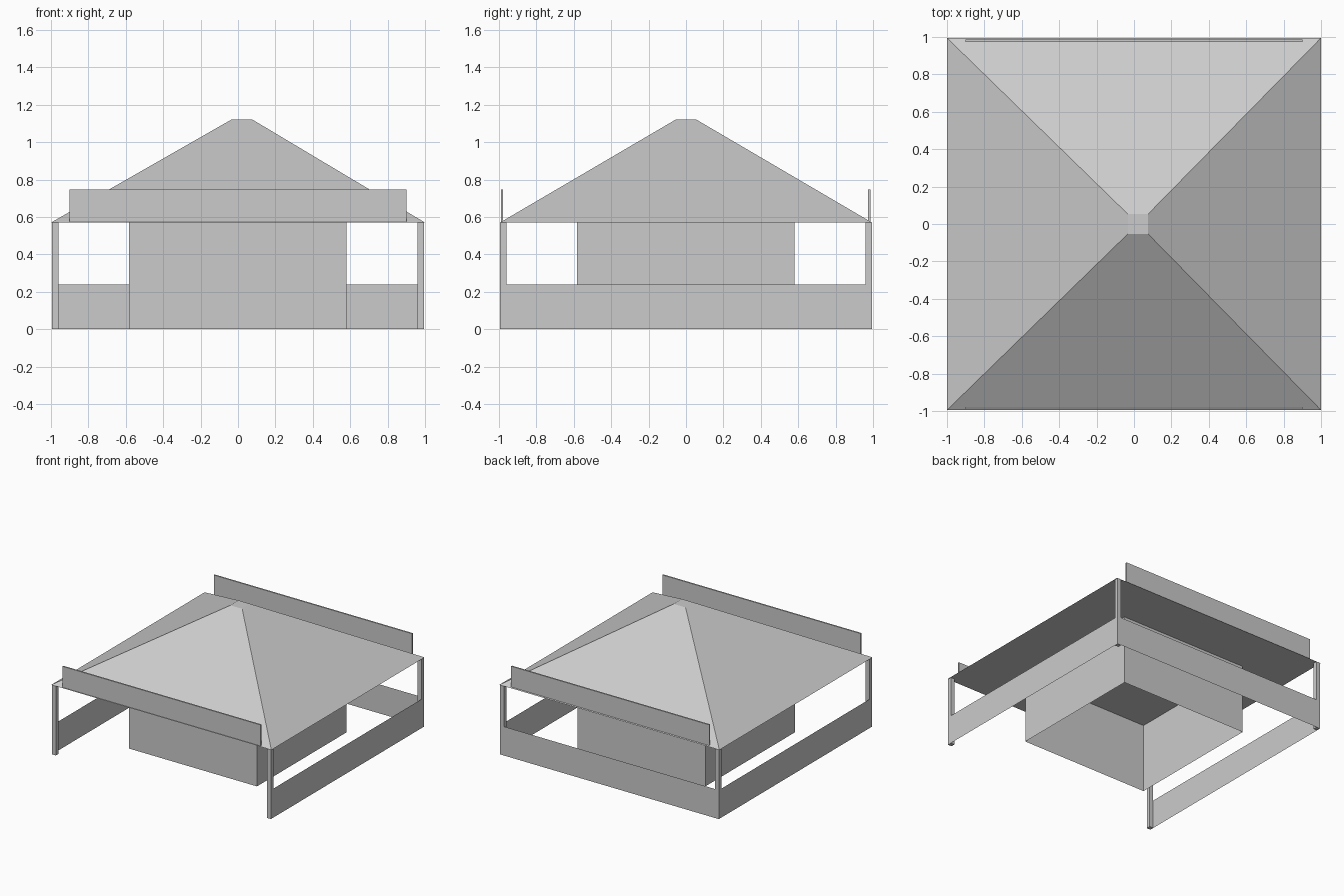
import bpy

cube = bpy.data.objects.get("Cube")
if cube:
    bpy.data.objects.remove(cube, do_unlink=True)

grey = bpy.data.materials.new("plain_grey")
grey.use_nodes = True
colour = (0.6, 0.6, 0.6, 1)
grey.diffuse_color = colour
grey.node_tree.nodes["Principled BSDF"].inputs["Base Color"].default_value = colour

EAVES = 0.57
EDGE = 0.995


def make(name, verts, faces):
    mesh = bpy.data.meshes.new(name)
    mesh.from_pydata(verts, [], faces)
    mesh.materials.append(grey)
    obj = bpy.data.objects.new(name, mesh)
    bpy.context.collection.objects.link(obj)
    return obj


def rect(x0, x1, y0, y1):
    return [(x0, y0), (x1, y0), (x1, y1), (x0, y1)]


def loft(name, low, z0, high, z1):
    """Closed solid between two four-sided rings."""
    verts = [(x, y, z0) for x, y in low] + [(x, y, z1) for x, y in high]
    sides = [(i, (i + 1) % 4, (i + 1) % 4 + 4, i + 4) for i in range(4)]
    return make(name, verts, sides + [(3, 2, 1, 0), (4, 5, 6, 7)])


def sheet_wall(name, path, height, closed=False):
    """Thin upright wall following a plan path."""
    n = len(path)
    verts = [(x, y, z) for z in (0, height) for x, y in path]
    faces = []
    for i in range(n if closed else n - 1):
        j = (i + 1) % n
        faces.append((i, j, j + n, i + n))
    return make(name, verts, faces)


# Hipped roof with a flat underside and a small flat peak
loft("roof", rect(-1, 1, -EDGE, EDGE), EAVES, rect(-0.033, 0.075, -0.053, 0.053), 1.122)

# Central room, open underneath
sheet_wall("central_room", rect(-0.582, 0.58, -0.582, 0.58), EAVES, closed=True)

# Low wall around the right, back and left, open at the front
sheet_wall("low_wall", [(EDGE, -EDGE), (EDGE, EDGE), (-EDGE, EDGE), (-EDGE, -EDGE)], 0.238)

# Corner posts, just inside the low wall
for x_name, sx in (("right", -1), ("left", 1)):
    for y_name, sy in (("front", -1), ("back", 1)):
        xs = sorted((sx * 0.96, sx * 0.994))
        ys = sorted((sy * 0.96, sy * 0.994))
        ring = rect(*xs, *ys)
        loft(f"{y_name}_{x_name}_post", ring, 0, ring, EAVES)

# Upright boards on the front and back eaves
for name, y in (("front_board", -0.984), ("back_board", 0.98)):
    ring = rect(-0.902, 0.9, y - 0.006, y + 0.006)
    loft(name, ring, EAVES + 0.003, ring, 0.746)
